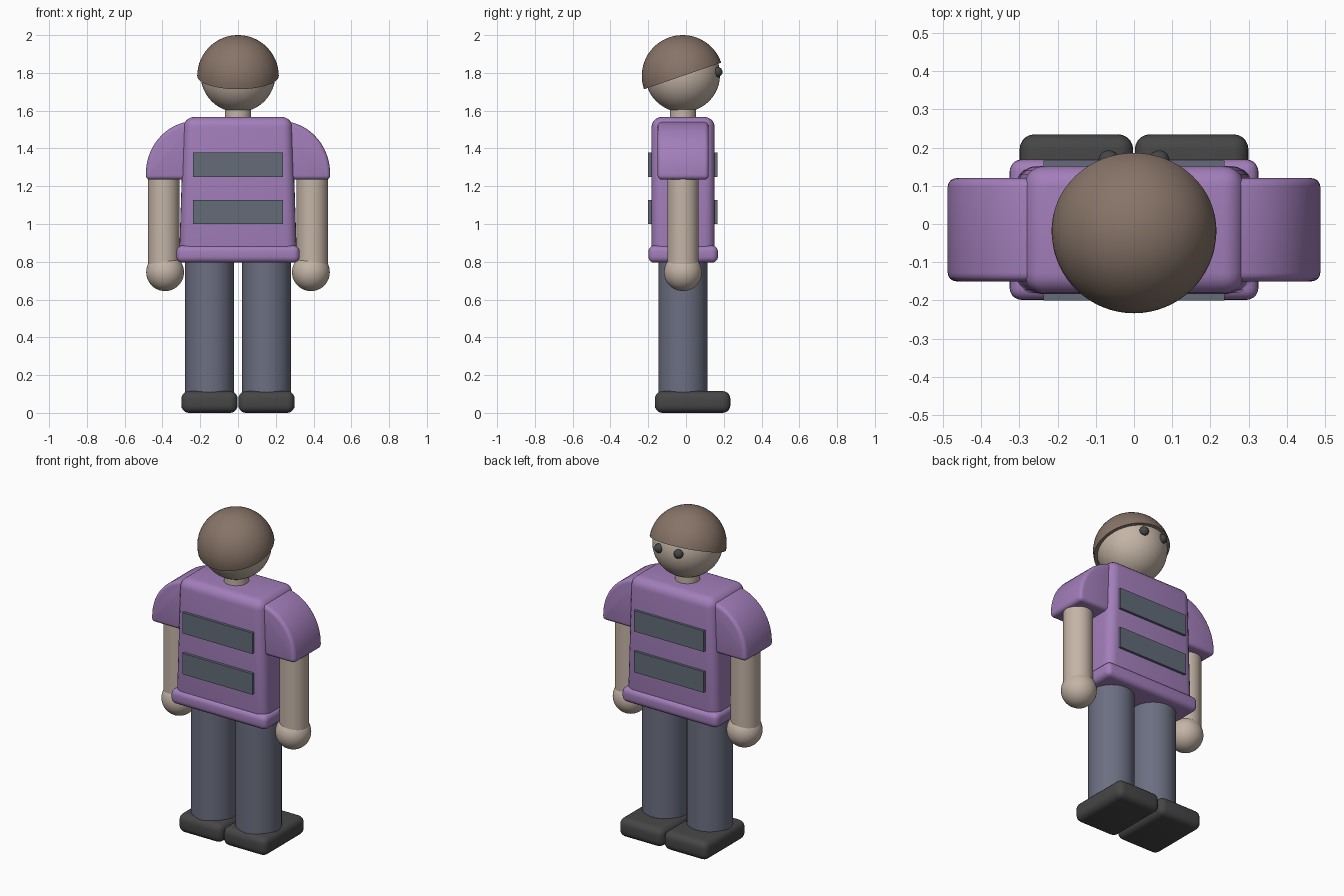
import bpy, bmesh, math
from mathutils import Matrix, Vector

if "Cube" in bpy.data.objects:
    bpy.data.objects.remove(bpy.data.objects["Cube"])

MID = -0.016  # depth of the body's centre line


def material(name, rgb):
    lin = [((c / 255 + 0.055) / 1.055) ** 2.4 for c in rgb]
    m = bpy.data.materials.new(name)
    m.use_nodes = True
    m.diffuse_color = (*lin, 1)
    m.node_tree.nodes["Principled BSDF"].inputs["Base Color"].default_value = (*lin, 1)
    return m


purple = material("purple shirt", (162, 126, 186))
skin = material("skin", (196, 180, 166))
brown = material("brown hair", (135, 116, 104))
denim = material("blue grey trousers", (108, 111, 130))
slate = material("slate stripe", (99, 108, 120))
dark = material("dark grey", (70, 70, 70))


def finish(name, bm, mat, bevel=0.0, segments=5):
    bmesh.ops.recalc_face_normals(bm, faces=bm.faces)
    me = bpy.data.meshes.new(name)
    bm.to_mesh(me)
    bm.free()
    me.materials.append(mat)
    ob = bpy.data.objects.new(name, me)
    bpy.context.collection.objects.link(ob)
    bpy.ops.object.select_all(action="DESELECT")
    ob.select_set(True)
    bpy.context.view_layer.objects.active = ob
    if bevel:
        mod = ob.modifiers.new("Rounded edges", "BEVEL")
        mod.width, mod.segments = bevel, segments
        mod.limit_method, mod.angle_limit = "ANGLE", math.radians(40)
        bpy.ops.object.modifier_apply(modifier=mod.name)
    bpy.ops.object.shade_smooth_by_angle(angle=math.radians(35))
    return ob


def box(name, lo, hi, mat, bevel=0.0, top_scale=1.0):
    lo, hi = Vector(lo), Vector(hi)
    bm = bmesh.new()
    bmesh.ops.create_cube(bm, size=1)
    for v in bm.verts:
        if v.co.z > 0:
            v.co.x *= top_scale
        v.co = (lo + hi) / 2 + v.co * (hi - lo)
    return finish(name, bm, mat, bevel)


def cylinder(name, x, radius, z0, z1, mat):
    bm = bmesh.new()
    bmesh.ops.create_cone(bm, cap_ends=True, segments=48, radius1=radius, radius2=radius,
                          depth=z1 - z0, matrix=Matrix.Translation((x, MID, (z0 + z1) / 2)))
    return finish(name, bm, mat)


def ball(name, centre, radius, mat):
    bm = bmesh.new()
    bmesh.ops.create_uvsphere(bm, u_segments=48, v_segments=24, radius=radius,
                              matrix=Matrix.Translation(centre))
    return finish(name, bm, mat)


def sleeve(name, side):
    # Quarter-round shoulder profile extruded through the depth
    arc = [math.radians(a) for a in range(0, 91, 6)]
    profile = [(0.226 + 0.262 * math.cos(a), 1.265 + 0.28 * math.sin(a)) for a in arc]
    profile += [(0.226, 1.235), (0.488, 1.235)]
    bm = bmesh.new()
    face = bm.faces.new([bm.verts.new((side * x, -0.15, z)) for x, z in profile])
    new = bmesh.ops.extrude_face_region(bm, geom=[face])["geom"]
    moved = [g for g in new if isinstance(g, bmesh.types.BMVert)]
    bmesh.ops.translate(bm, verts=moved, vec=(0, 0.27, 0))
    return finish(name, bm, purple, 0.022, 4)


# Shirt body, hem and stripes
box("shirt_body", (-0.312, -0.183, 0.82), (0.312, 0.152, 1.567), purple, 0.055, 0.92)
box("shirt_hem", (-0.326, -0.199, 0.795), (0.326, 0.169, 0.886), purple, 0.032)
for label, z in (("lower", 1.0), ("upper", 1.25)):
    box(label + "_stripe", (-0.237, -0.2, z), (0.237, 0.167, z + 0.128), slate)

# Neck and head
cylinder("neck", 0, 0.07, 1.53, 1.65, skin)
ball("head", (0, -0.018, 1.79), 0.198, skin)

# Cap of hair: half a ball, tilted up over the face
bm = bmesh.new()
bmesh.ops.create_uvsphere(bm, u_segments=64, v_segments=32, radius=0.216)
bmesh.ops.bisect_plane(bm, geom=bm.verts[:] + bm.edges[:] + bm.faces[:], dist=1e-5,
                       plane_co=(0, 0, 0), plane_no=(0, 0, 1), clear_inner=True)
bmesh.ops.holes_fill(bm, edges=[e for e in bm.edges if e.is_boundary], sides=0)
bmesh.ops.transform(bm, verts=bm.verts,
                    matrix=Matrix.Translation((0, -0.018, 1.784)) @ Matrix.Rotation(math.radians(19), 4, "X"))
finish("hair", bm, brown)

# Paired parts
for side, label in ((1, "left"), (-1, "right")):
    ball(label + "_eye", (side * 0.066, 0.166, 1.805), 0.027, dark)
    sleeve(label + "_sleeve", side)
    cylinder(label + "_arm", side * 0.393, 0.083, 0.75, 1.3, skin)
    ball(label + "_hand", (side * 0.386, MID, 0.745), 0.1, skin)
    cylinder(label + "_leg", side * 0.151, 0.129, 0.08, 0.86, denim)
    inner, outer = sorted((side * 0.002, side * 0.3))
    box(label + "_shoe", (inner, -0.165, 0.0), (outer, 0.235, 0.115), dark, 0.04)
